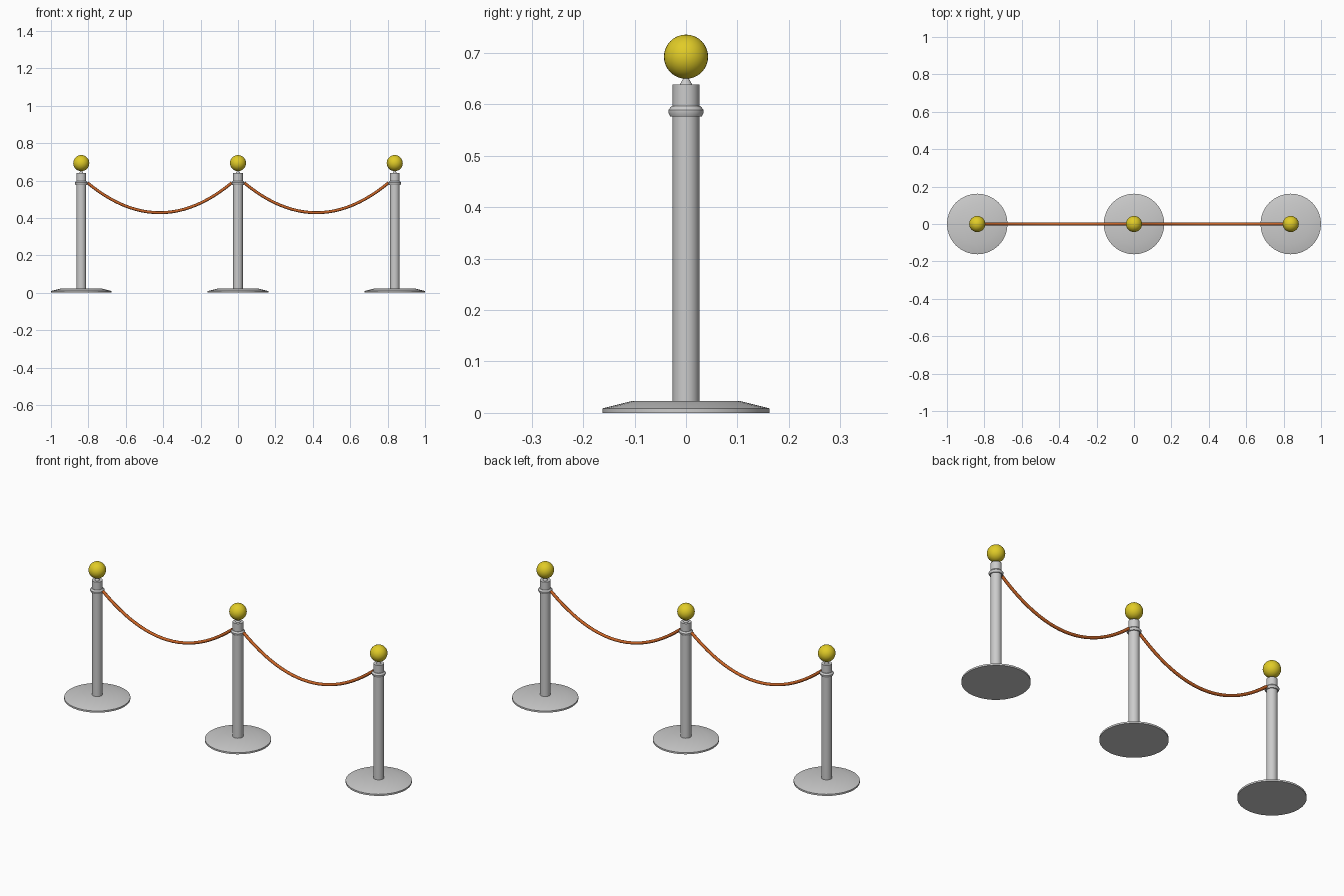
import bpy, bmesh, math

if "Cube" in bpy.data.objects:
    bpy.data.objects.remove(bpy.data.objects["Cube"])

SPACING = 0.838


def material(name, color):
    m = bpy.data.materials.new(name)
    m.diffuse_color = color
    m.use_nodes = True
    m.node_tree.nodes["Principled BSDF"].inputs["Base Color"].default_value = m.diffuse_color
    return m


gold = material("gold", (0.75, 0.6, 0.02, 1))
rope_red = material("rope_red", (0.6, 0.13, 0.02, 1))


def smooth(obj, angle=30):
    bpy.ops.object.select_all(action='DESELECT')
    obj.select_set(True)
    bpy.context.view_layer.objects.active = obj
    bpy.ops.object.shade_smooth_by_angle(angle=math.radians(angle))


def lathe(name, profile, x, sides=32):
    """Spin an (r, z) profile around the vertical axis at x and cap the ends."""
    bm = bmesh.new()
    rings = []
    for r, z in profile:
        rings.append([bm.verts.new((r * math.cos(2 * math.pi * i / sides),
                                    r * math.sin(2 * math.pi * i / sides), z))
                      for i in range(sides)])
    for a, b in zip(rings, rings[1:]):
        for i in range(sides):
            j = (i + 1) % sides
            bm.faces.new((a[i], a[j], b[j], b[i]))
    bm.faces.new(rings[0][::-1])
    bm.faces.new(rings[-1])
    mesh = bpy.data.meshes.new(name)
    bm.to_mesh(mesh)
    bm.free()
    obj = bpy.data.objects.new(name, mesh)
    obj.location.x = x
    bpy.context.collection.objects.link(obj)
    smooth(obj)
    return obj


def stanchion(label, x):
    # Chamfered foot disc
    lathe(label + "_base", [(0.162, 0), (0.162, 0.009), (0.106, 0.023)], x)
    # Pole with a pointed neck under the ball
    lathe(label + "_pole", [(0.026, 0.022), (0.026, 0.639), (0.012, 0.639),
                            (0.004, 0.653)], x)
    # Rope collar
    lathe(label + "_collar", [(0.025, 0.577), (0.031, 0.577), (0.0345, 0.584),
                              (0.0345, 0.589), (0.028, 0.597), (0.025, 0.597)], x)
    # Ball finial
    bpy.ops.mesh.primitive_uv_sphere_add(segments=32, ring_count=16, radius=0.043,
                                         location=(x, 0, 0.693))
    ball = bpy.context.object
    ball.name = label + "_ball"
    ball.data.materials.append(gold)
    smooth(ball)


def rope(name, x0, x1, z_end=0.588, z_low=0.428, steps=24):
    """Hanging rope, swept along a sagging curve."""
    curve = bpy.data.curves.new(name, 'CURVE')
    curve.dimensions = '3D'
    curve.bevel_depth = 0.008
    curve.bevel_resolution = 2
    curve.use_fill_caps = True
    line = curve.splines.new('POLY')
    line.points.add(steps)
    for i, p in enumerate(line.points):
        t = i / steps
        z = z_low + (z_end - z_low) * (2 * t - 1) ** 2
        p.co = (x0 + (x1 - x0) * t, 0, z, 1)
    curve.materials.append(rope_red)
    obj = bpy.data.objects.new(name, curve)
    bpy.context.collection.objects.link(obj)


for label, x in (("left", -SPACING), ("middle", 0), ("right", SPACING)):
    stanchion(label, x)

# Ropes between neighbouring collars
rope("left_rope", -SPACING + 0.033, -0.033)
rope("right_rope", 0.033, SPACING - 0.033)
